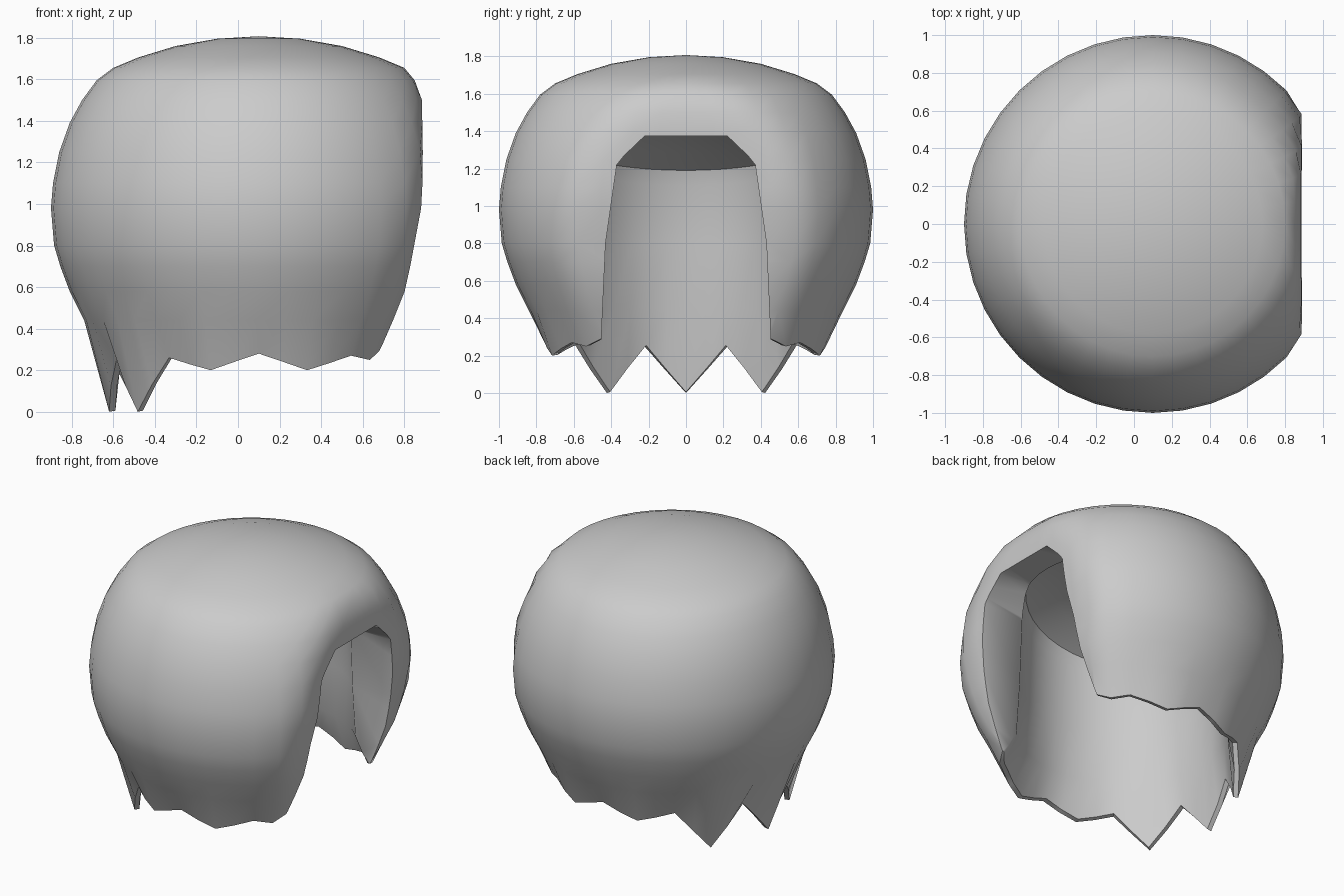
import bpy, bmesh
from math import sin, cos, pi, radians

if "Cube" in bpy.data.objects:
    bpy.data.objects.remove(bpy.data.objects["Cube"])

SEG, CX = 40, 0.1


def lerp(x, pts):
    for (a, u), (b, v) in zip(pts, pts[1:]):
        if x <= b:
            return u + (v - u) * max(0, x - a) / (b - a)
    return pts[-1][1]


# jagged hem height and radius by angle from the back (-x), in degrees
HEM_Z = [(0, 0), (18, .25), (36, 0), (54, .26), (72, .2), (90, .28), (108, .2),
         (126, .27), (139, .24), (149, .35), (180, .35)]
HEM_R = [(0, .72), (36, .72), (72, .75), (180, .76)]
# flattened face side: largest distance from the axis toward +x by height
FACE = [(.2, .54), (.4, .63), (.6, .71), (1, .785), (1.2, .79), (1.5, .785), (1.65, .73), (1.8, .7)]
# outer profile (radius, height)
OUTER = [(.2, 1.795), (.4, 1.76), (.58, 1.705), (.7, 1.655), (.78, 1.595), (.85, 1.5), (.91, 1.39),
         (.96, 1.25), (.99, 1.1), (1, .98), (.985, .8), (.955, .7), (.91, .58), (.84, .44)]


def ring_points(i):
    a = 2 * pi * i / SEG
    deg = abs((i * 360 / SEG + 180) % 360 - 180)
    hz, hr = lerp(deg, HEM_Z), lerp(deg, HEM_R)
    tilt = 1 - cos(a)
    ceiling = 1.19 + .12 * tilt
    rows = OUTER + [(hr, hz), (hr - .03, hz + .005), (.65, .45), (.63, .8), (.61, ceiling - .08),
                    (.59, ceiling), (.4, 1.28 + .09 * tilt), (.2, 1.36 + .04 * tilt)]
    pts = []
    for k, (r, z) in enumerate(rows):
        x, y = -r * cos(a), r * sin(a)
        if k <= len(OUTER):
            x = min(x, lerp(z, FACE))
        pts.append((CX + x, y, z))
    return pts


# hair shell with thick walls and a hollow for the head
bm = bmesh.new()
cols = [[bm.verts.new(p) for p in ring_points(i)] for i in range(SEG)]
top = bm.verts.new((CX, 0, 1.807))
roof = bm.verts.new((CX, 0, 1.41))
for i in range(SEG):
    a, b = cols[i], cols[(i + 1) % SEG]
    bm.faces.new((top, a[0], b[0]))
    bm.faces.new((roof, b[-1], a[-1]))
    for k in range(len(a) - 1):
        bm.faces.new((a[k], a[k + 1], b[k + 1], b[k]))
bmesh.ops.recalc_face_normals(bm, faces=bm.faces)
me = bpy.data.meshes.new("hair")
bm.to_mesh(me)
bm.free()
hair = bpy.data.objects.new("hair", me)
bpy.context.collection.objects.link(hair)

# face opening cutter, extruded along x
half = [(.47, -.3), (.45, .35), (.43, .8), (.37, 1.22), (.33, 1.27), (.22, 1.375)]
outline = half + [(-y, z) for y, z in reversed(half)]
bm = bmesh.new()
face = bm.faces.new([bm.verts.new((.3, y, z)) for y, z in outline])
ext = bmesh.ops.extrude_face_region(bm, geom=[face])
bmesh.ops.translate(bm, vec=(1.2, 0, 0),
                    verts=[v for v in ext["geom"] if isinstance(v, bmesh.types.BMVert)])
bmesh.ops.recalc_face_normals(bm, faces=bm.faces)
cm = bpy.data.meshes.new("face_cutter")
bm.to_mesh(cm)
bm.free()
cutter = bpy.data.objects.new("face_cutter", cm)
bpy.context.collection.objects.link(cutter)
cutter.hide_render = True

bpy.context.view_layer.objects.active = hair
hair.select_set(True)
mod = hair.modifiers.new("face_opening", "BOOLEAN")
mod.operation, mod.solver, mod.object = "DIFFERENCE", "EXACT", cutter
bpy.ops.object.modifier_apply(modifier=mod.name)
bpy.data.objects.remove(cutter)
bpy.ops.object.shade_smooth_by_angle(angle=radians(50))
